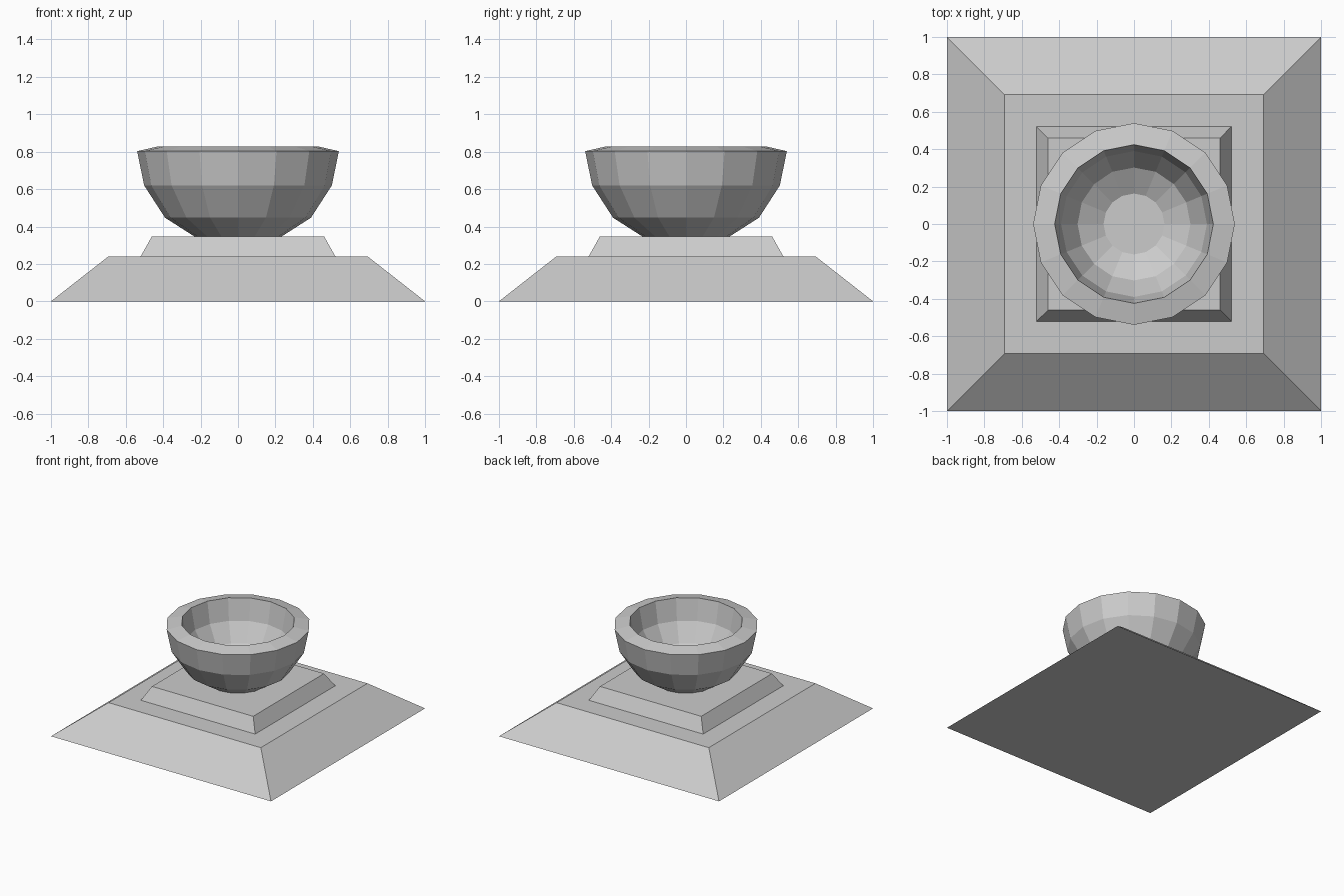
import bpy, bmesh
from math import sin, cos, pi

if "Cube" in bpy.data.objects:
    bpy.data.objects.remove(bpy.data.objects["Cube"])


def lathe(name, profile, sides, turn=0.0):
    """Spin a (radius, z) profile into a closed faceted solid with flat end caps."""
    bm = bmesh.new()
    rings = [[bm.verts.new((r * cos(turn + 2 * pi * i / sides),
                            r * sin(turn + 2 * pi * i / sides), z))
              for i in range(sides)] for r, z in profile]
    for a, b in zip(rings, rings[1:]):
        for i in range(sides):
            j = (i + 1) % sides
            bm.faces.new((a[i], a[j], b[j], b[i]))
    bm.faces.new(rings[0][::-1])
    bm.faces.new(rings[-1])
    bmesh.ops.recalc_face_normals(bm, faces=bm.faces)
    mesh = bpy.data.meshes.new(name)
    bm.to_mesh(mesh)
    bm.free()
    obj = bpy.data.objects.new(name, mesh)
    bpy.context.collection.objects.link(obj)
    return obj


def square_tier(name, half_bottom, half_top, z0, z1):
    """Square frustum given by half-widths."""
    k = 2 ** 0.5
    return lathe(name, [(half_bottom * k, z0), (half_top * k, z1)], 4, pi / 4)


# Stepped square base
square_tier("lower_base", 1.0, 0.692, 0.0, 0.241)
square_tier("upper_base", 0.52, 0.46, 0.241, 0.348)

# Sixteen-sided bowl: outside, sloping rim, then hollow inside
lathe("bowl", [(0.235, 0.348), (0.39, 0.447), (0.502, 0.62), (0.539, 0.803),
               (0.424, 0.829), (0.39, 0.655), (0.302, 0.51), (0.163, 0.43)], 16)
